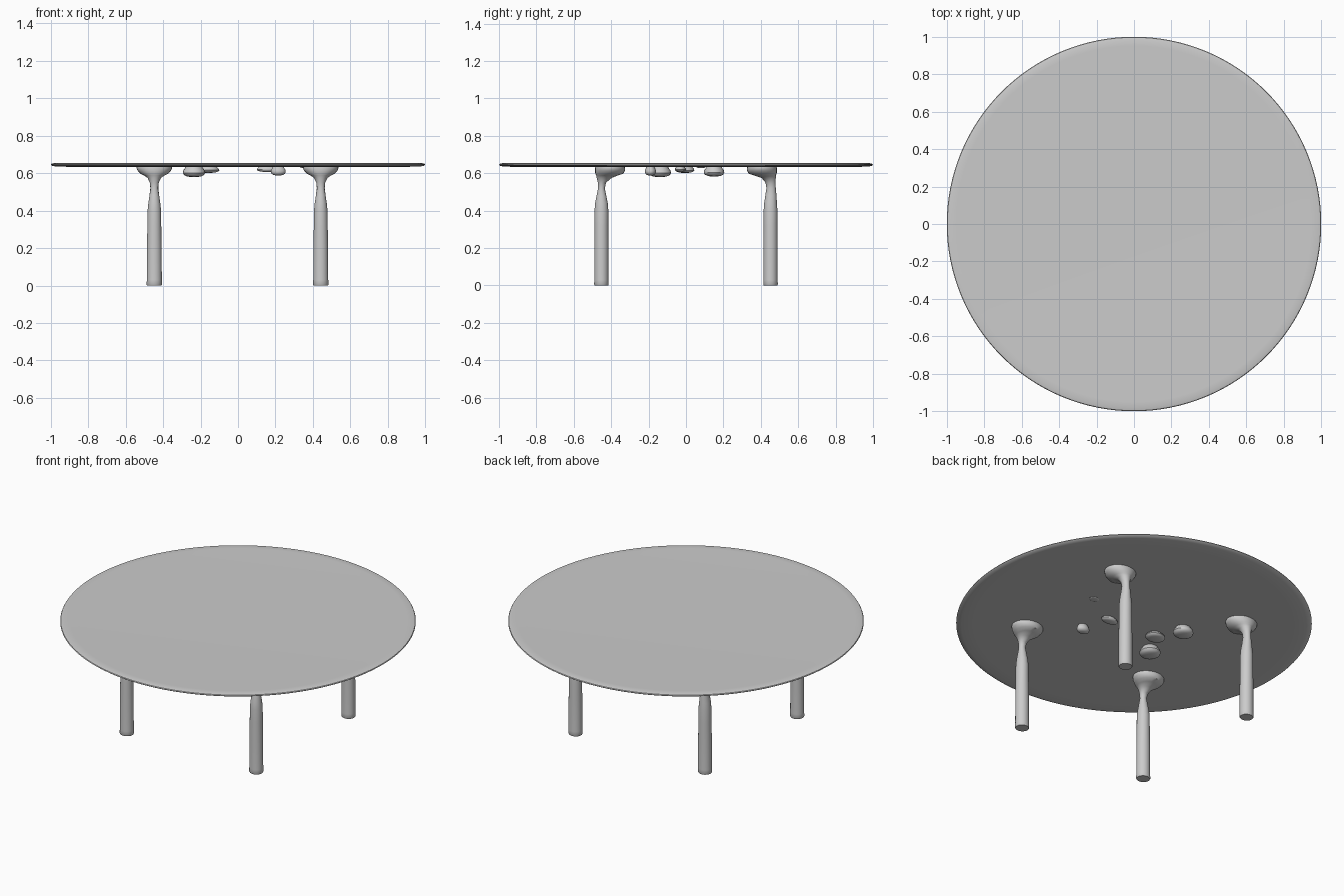
import bpy, bmesh
from math import cos, sin, pi, radians

if "Cube" in bpy.data.objects:
    bpy.data.objects.remove(bpy.data.objects["Cube"])


def loft(name, rings, sides):
    """Skin a stack of ellipses (z, cx, cy, rx, ry) and cap both ends."""
    bm = bmesh.new()
    loops = [[bm.verts.new((cx + rx * cos(2 * pi * i / sides),
                            cy + ry * sin(2 * pi * i / sides), z))
              for i in range(sides)] for z, cx, cy, rx, ry in rings]
    for a, b in zip(loops, loops[1:]):
        for i in range(sides):
            j = (i + 1) % sides
            bm.faces.new((a[i], a[j], b[j], b[i]))
    bm.faces.new(loops[0][::-1])
    bm.faces.new(loops[-1])
    mesh = bpy.data.meshes.new(name)
    bm.to_mesh(mesh)
    bm.free()
    obj = bpy.data.objects.new(name, mesh)
    bpy.context.collection.objects.link(obj)
    bpy.context.view_layer.objects.active = obj
    obj.select_set(True)
    bpy.ops.object.shade_smooth_by_angle(angle=radians(40))
    obj.select_set(False)
    return obj


# Thin round top with a softened rim
top = [(0.634, 0.90), (0.635, 0.97), (0.639, 0.992), (0.645, 1.0),
       (0.650, 0.997), (0.654, 0.98), (0.654, 0.95), (0.653, 0.90)]
loft("table_top", [(z, 0, 0, r, r) for z, r in top], 128)


# Legs: straight post, pinched neck, bracket flaring inwards under the top
# rows: z, inward offset, x radius, y radius
post = [(0, 0, .038, .036), (.005, 0, .041, .039), (.03, 0, .040, .038),
        (.20, 0, .039, .038), (.32, 0, .037, .037), (.40, 0, .036, .037),
        (.44, 0, .032, .034)]
front_neck = [(.48, 0, .026, .026), (.52, 0, .020, .018), (.55, .003, .024, .022),
              (.575, .015, .036, .040)]
back_neck = [(.48, -.002, .026, .030), (.52, -.003, .021, .025),
             (.55, 0, .024, .027), (.575, .010, .036, .038)]
bracket = [(.588, .030, .055, .058), (.598, .042, .075, .075),
           (.615, .046, .090, .080), (.628, .046, .095, .080), (.637, .046, .093, .078)]
for side, x in (("left", -.447), ("right", .442)):
    for end, s, neck in (("front", -1, front_neck), ("back", 1, back_neck)):
        rows = post + neck + bracket
        loft(f"{end}_{side}_leg",
             [(z, x, s * (.452 - off), rx, ry) for z, off, rx, ry in rows], 24)


# Rounded lumps hanging below the middle of the top: x, y, rx, ry, lowest z
lumps = [(-.16, -.005, .06, .05, .602), (-.235, -.14, .06, .06, .580),
         (-.235, .15, .06, .055, .583), (.155, -.03, .055, .03, .607),
         (.215, -.19, .04, .03, .588), (.36, .08, .03, .025, .628)]
for n, (x, y, rx, ry, low) in enumerate(lumps, 1):
    h = .638 - low
    prof = [(0, .35), (.06, .65), (.18, .9), (.38, 1), (.6, .95), (.8, .8), (1, .7)]
    loft(f"underside_lump_{n}",
         [(low + h * t, x, y, rx * k, ry * k) for t, k in prof], 20)
